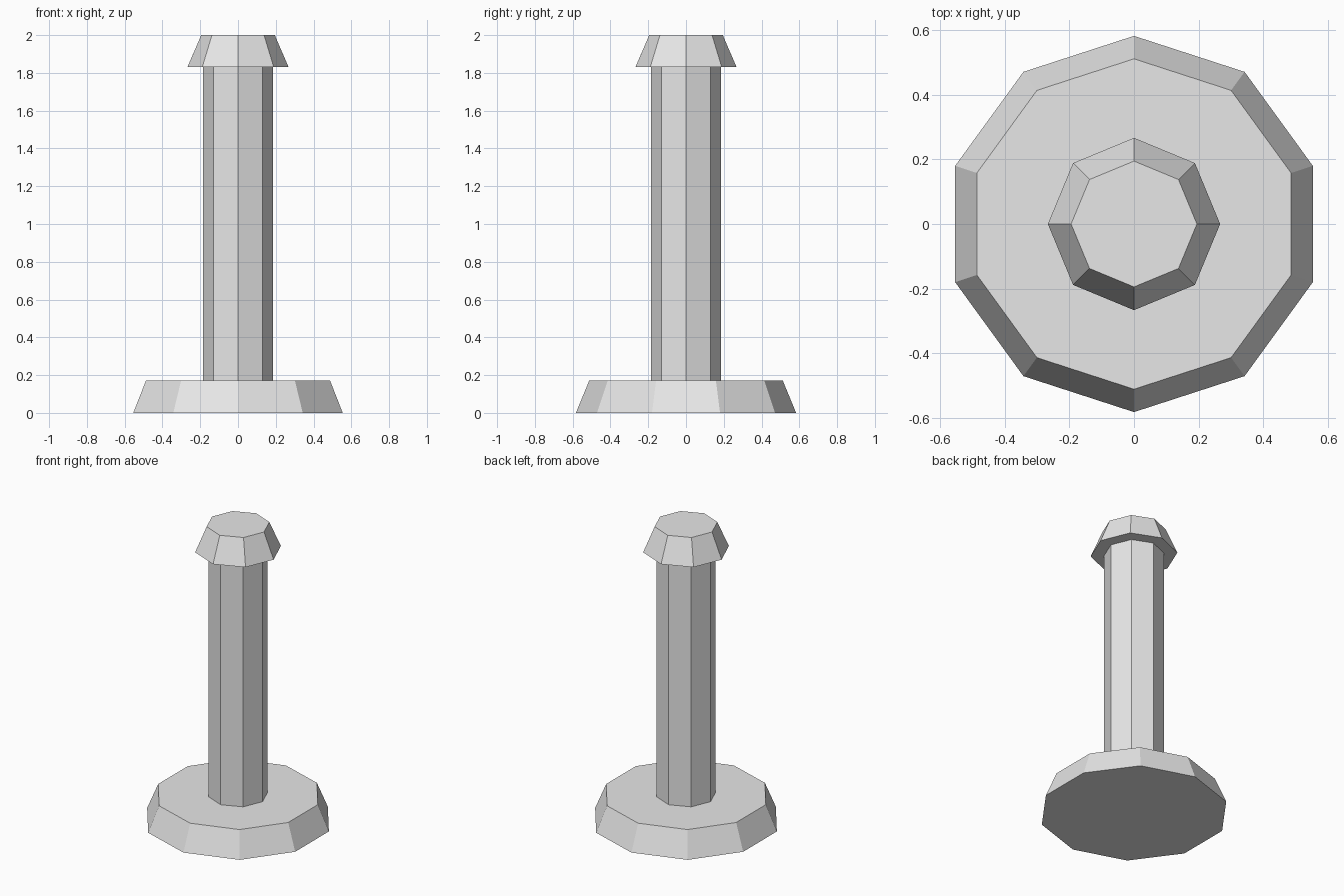
import bpy

cube = bpy.data.objects.get("Cube")
if cube:
    bpy.data.objects.remove(cube, do_unlink=True)

# Single plain grey
grey = bpy.data.materials.new("light_grey")
grey.use_nodes = True
colour = (0.8, 0.8, 0.8, 1.0)
grey.diffuse_color = colour
grey.node_tree.nodes["Principled BSDF"].inputs["Base Color"].default_value = colour


def tapered_prism(name, sides, bottom_radius, top_radius, bottom, top):
    """Flat-shaded prism with a corner pointing along y."""
    bpy.ops.mesh.primitive_cone_add(
        vertices=sides, radius1=bottom_radius, radius2=top_radius,
        depth=top - bottom, location=(0, 0, (bottom + top) / 2))
    part = bpy.context.object
    part.name = name
    part.data.materials.append(grey)
    bpy.ops.object.shade_flat()
    return part


# Flared foot, straight post and tapered cap
tapered_prism("base", 10, 0.583, 0.512, 0.0, 0.172)
tapered_prism("post", 8, 0.185, 0.185, 0.172, 1.832)
tapered_prism("cap", 8, 0.267, 0.195, 1.832, 2.0)
